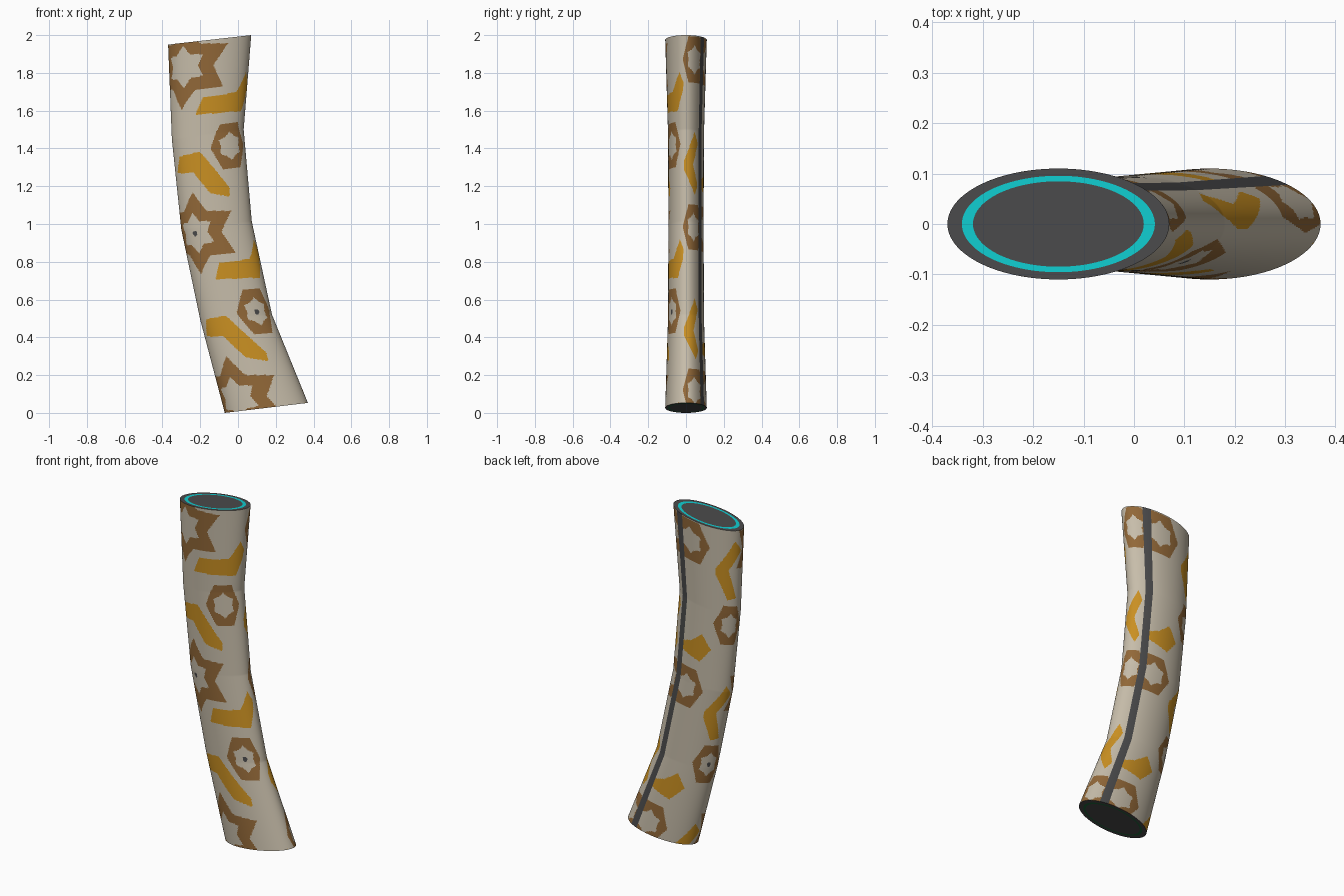
import bpy, bmesh, math

if "Cube" in bpy.data.objects:
    bpy.data.objects.remove(bpy.data.objects["Cube"])

COLS, ROWS, SIDES = 240, 360, 96

def srgb(r, g, b):
    f = lambda c: c / 12.92 if c <= 0.04045 else ((c + 0.055) / 1.055) ** 2.4
    return (f(r / 255), f(g / 255), f(b / 255), 1.0)

def material(name, *rgb):
    m = bpy.data.materials.new(name)
    m.diffuse_color = srgb(*rgb)
    m.use_nodes = True
    m.node_tree.nodes["Principled BSDF"].inputs["Base Color"].default_value = m.diffuse_color
    return m

beige = material("beige", 199, 189, 170)
brown = material("brown", 146, 104, 56)
ochre = material("ochre", 202, 144, 34)
dark = material("dark grey", 74, 74, 75)
cyan = material("cyan", 16, 205, 208)
green = material("dark green", 30, 100, 58)

# Bent tube sections: left edge x, z and right edge x, z, bottom to top
SECTIONS = [(-.07, 0, .37, .053), (-.20, .493, .18, .52), (-.30, .97, .073, 1.013),
            (-.35, 1.448, .03, 1.50), (-.37, 1.95, .07, 2.0)]

def tube_point(deg, v, scale=1.0):
    t = min(max(v, 0), 1) * 4
    i = min(int(t), 3)
    f = t - i
    lx, lz, rx, rz = [p + (q - p) * f for p, q in zip(SECTIONS[i], SECTIONS[i + 1])]
    a, dz = (rx - lx) / 2, (rz - lz) / 2
    c, s = math.cos(math.radians(deg)) * scale, math.sin(math.radians(deg)) * scale
    return ((lx + rx) / 2 + a * c, 0.5 * a * s, (lz + rz) / 2 + dz * c)

# Painted motifs, as polygons in (angle in degrees, height fraction)
def star(cx, cy, w, h, inner, turn=0):
    pts = []
    for k in range(12):
        r = 1 if k % 2 == 0 else inner
        a = math.radians(90 + turn + 30 * k)
        pts.append((cx + w * r * math.cos(a), cy + h * r * math.sin(a)))
    return pts

def hexagon(cx, cy, w, h):
    return [(cx + w * x, cy + h * y) for x, y in
            ((1, 0), (.5, 1), (-.5, 1), (-1, 0), (-.5, -1), (.5, -1))]

LAYERS = []          # later entries paint over earlier ones

def paint(poly, slot):
    xs, ys = zip(*poly)
    LAYERS.append((min(xs), max(xs), min(ys), max(ys), poly, slot))

CHEVRONS = [
    [(250, .806), (262, .85), (316, .852), (340, .902), (353, .875), (350, .85), (333, .80)],
    [(200, .655), (213, .70), (255, .706), (298, .597), (296, .574), (265, .59), (240, .652)],
    [(389, .745), (354, .665), (354, .64), (390, .575), (400, .60), (384, .655), (400, .715)],
    [(60, .62), (78, .632), (98, .665), (117, .625), (98, .578), (60, .592)],
    [(158, .968), (120, .88), (120, .86), (143, .79), (165, .797), (144, .88), (178, .94)],
]
for chevron in CHEVRONS:
    for k in range(3):
        paint([(x, y - .45 * k) for x, y in chevron], 2)

for col, cx in enumerate((75, 152, 230, 307, 385)):
    for k in range(3):
        cy = (.936 if col % 2 == 0 else .711) - .45 * k
        if col == 2:
            paint(star(cx, cy, 74, .112, .62, -4), 1)
            paint(star(cx, cy, 36, .056, .66), 0)
        else:
            paint(hexagon(cx, cy, 35, .062), 1)
            paint(star(cx, cy, 23, .039, .76), 0)
        if .2 < cy < .5 and col in (1, 2, 3):
            paint(hexagon(cx, cy, 5, .007), 3)

def inside(x, y, poly):
    hit = False
    for (x1, y1), (x2, y2) in zip(poly, poly[1:] + poly[:1]):
        if (y1 > y) != (y2 > y) and x < x1 + (y - y1) * (x2 - x1) / (y2 - y1):
            hit = not hit
    return hit

def colour_at(deg, v):
    if 45 < deg < 60:                      # dark seam stripe
        return 3
    u = deg if deg > 60 else deg + 360     # unwrap from the seam
    for x0, x1, y0, y1, poly, slot in reversed(LAYERS):
        if x0 < u < x1 and y0 < v < y1 and inside(u, v, poly):
            return slot
    return 0

def finish(bm, name, mats):
    me = bpy.data.meshes.new(name)
    bm.to_mesh(me)
    bm.free()
    for m in mats:
        me.materials.append(m)
    ob = bpy.data.objects.new(name, me)
    bpy.context.collection.objects.link(ob)
    return ob

# Patterned tube
bm = bmesh.new()
step = 360 / COLS
rings = [[bm.verts.new(tube_point(j * step, i / ROWS)) for j in range(COLS)]
         for i in range(ROWS + 1)]
for i in range(ROWS):
    for j in range(COLS):
        k = (j + 1) % COLS
        f = bm.faces.new((rings[i][j], rings[i][k], rings[i + 1][k], rings[i + 1][j]))
        f.smooth = True
        f.material_index = colour_at((j + .5) * step, (i + .5) / ROWS)
finish(bm, "patterned_tube", [beige, brown, ochre, dark])

# End caps with an inlaid coloured ring
def end_cap(name, v, ring_mat, outer, inner):
    bm = bmesh.new()
    loops = [[bm.verts.new(tube_point(j * 360 / SIDES, v, s)) for j in range(SIDES)]
             for s in (1, outer, inner)]
    faces = [bm.faces.new(loops[2])]
    for n in range(2):
        for j in range(SIDES):
            k = (j + 1) % SIDES
            f = bm.faces.new((loops[n][j], loops[n][k], loops[n + 1][k], loops[n + 1][j]))
            f.material_index = n
            faces.append(f)
    if v == 0:
        bmesh.ops.reverse_faces(bm, faces=faces)
    finish(bm, name, [dark, ring_mat])

end_cap("top_cap", 1, cyan, .87, .77)
end_cap("bottom_cap", 0, green, .87, .80)
